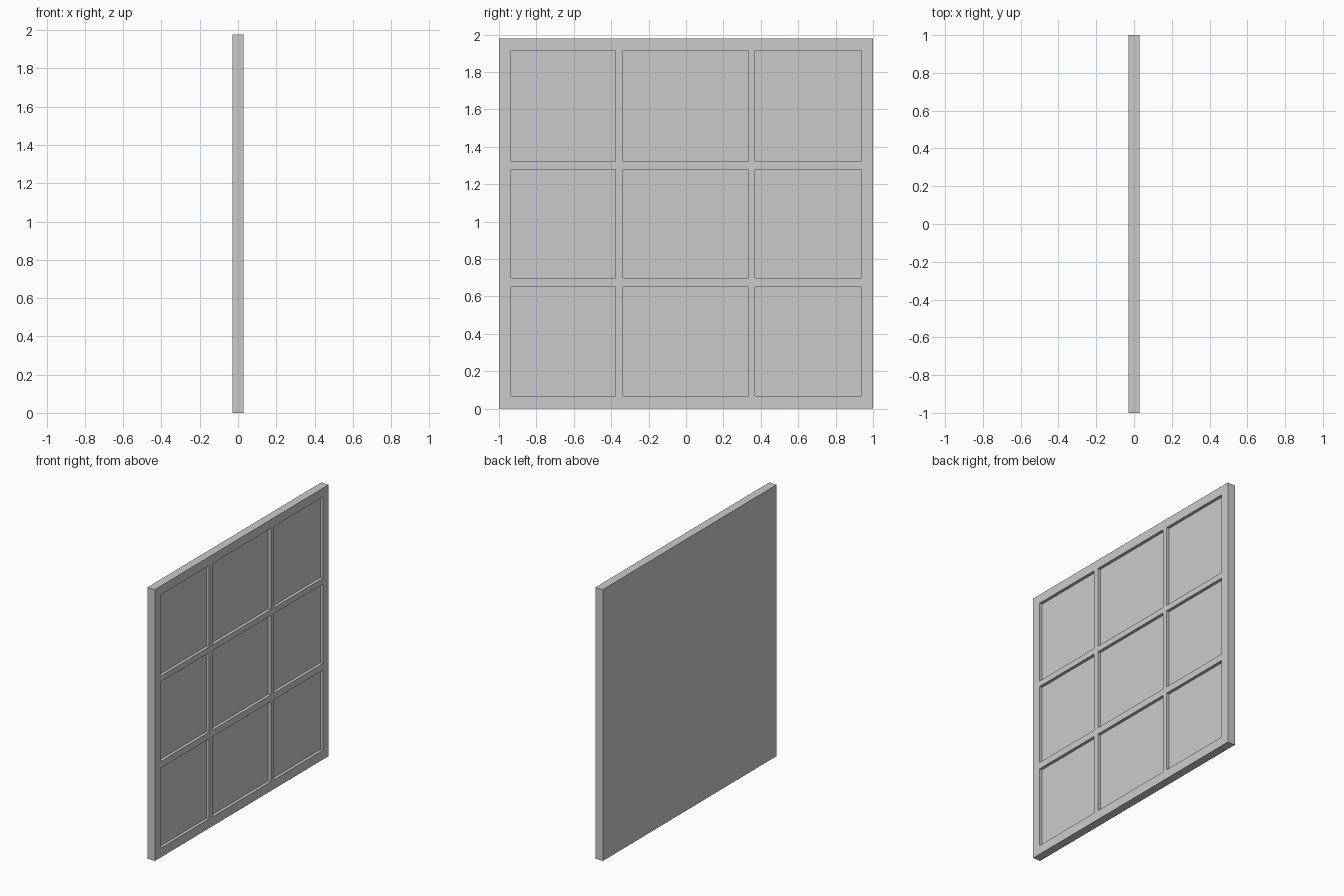
import bpy, bmesh
from mathutils import Vector

if "Cube" in bpy.data.objects:
    bpy.data.objects.remove(bpy.data.objects["Cube"])

HALF = 0.03      # half of the panel thickness
RECESS = 0.022   # depth of the panes on the +x side
YS = [-1.0, -0.935, -0.377, -0.336, 0.335, 0.37, 0.937, 1.0]
ZS = [0.0, 0.067, 0.651, 0.699, 1.279, 1.321, 1.914, 1.978]

bm = bmesh.new()

# Face of the panel, divided into rails, stiles and panes
grid = [[bm.verts.new((HALF, y, z)) for z in ZS] for y in YS]
panes, face_cells = [], []
for i in range(len(YS) - 1):
    for j in range(len(ZS) - 1):
        f = bm.faces.new((grid[i][j], grid[i + 1][j], grid[i + 1][j + 1], grid[i][j + 1]))
        face_cells.append(f)
        if i % 2 and j % 2:
            panes.append(f)

# Solid flat back and outer edges
ext = bmesh.ops.extrude_face_region(bm, geom=face_cells, use_keep_orig=True)
back = [v for v in ext["geom"] if isinstance(v, bmesh.types.BMVert)]
bmesh.ops.translate(bm, verts=back, vec=Vector((-2 * HALF, 0, 0)))

# Sink the nine panes into the frame
for f in panes:
    corners = list(f.verts)
    low = [bm.verts.new(v.co - Vector((RECESS, 0, 0))) for v in corners]
    bm.faces.remove(f)
    bm.faces.new(low)
    for k in range(4):
        n = (k + 1) % 4
        bm.faces.new((corners[k], corners[n], low[n], low[k]))

bmesh.ops.recalc_face_normals(bm, faces=bm.faces)
mesh = bpy.data.meshes.new("window_panel")
bm.to_mesh(mesh)
bm.free()
panel = bpy.data.objects.new("window_panel", mesh)
bpy.context.collection.objects.link(panel)
